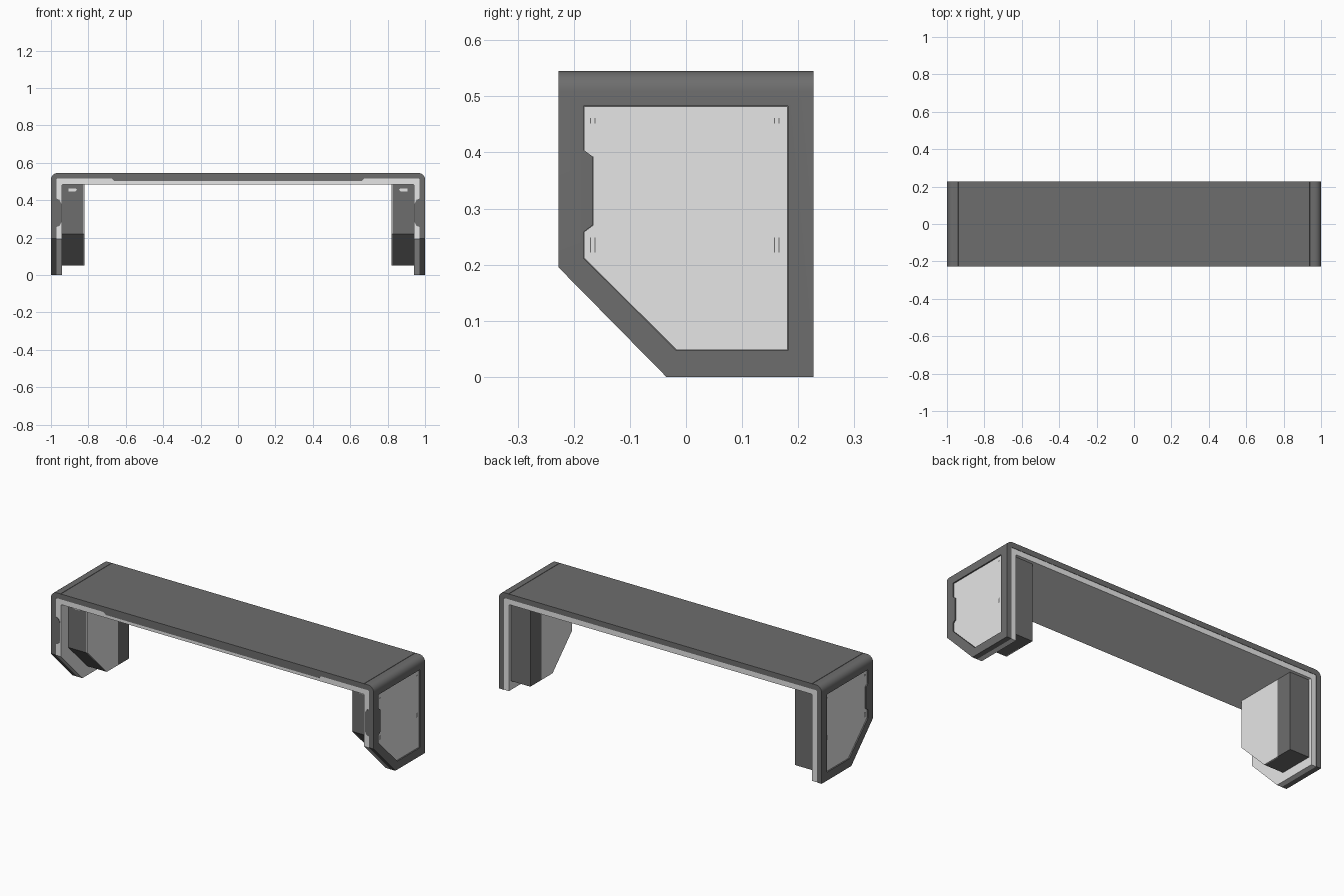
import bpy, bmesh, math
from mathutils import Vector

if "Cube" in bpy.data.objects:
    bpy.data.objects.remove(bpy.data.objects["Cube"])


def material(name, v):
    m = bpy.data.materials.new(name)
    m.diffuse_color = (v, v, v, 1)
    m.use_nodes = True
    m.node_tree.nodes["Principled BSDF"].inputs["Base Color"].default_value = m.diffuse_color
    return m


DARK = material("dark grey", 0.155)
LIGHT = material("light grey", 0.79)
BLACK = material("charcoal", 0.03)
W, D, H = 1.0, 0.227, 0.545          # half width, half depth, height


def finish(bm, name, mat):
    bmesh.ops.recalc_face_normals(bm, faces=bm.faces)
    me = bpy.data.meshes.new(name)
    bm.to_mesh(me)
    bm.free()
    ob = bpy.data.objects.new(name, me)
    me.materials.append(mat)
    bpy.context.collection.objects.link(ob)
    return ob


def prism(name, pts, to3d, a, b, mat):
    """Extrude a 2D outline between depths a and b."""
    bm = bmesh.new()
    va = [bm.verts.new(to3d(p, a)) for p in pts]
    vb = [bm.verts.new(to3d(p, b)) for p in pts]
    bm.faces.new(va)
    bm.faces.new(vb[::-1])
    n = len(pts)
    for i in range(n):
        bm.faces.new((va[i], vb[i], vb[(i + 1) % n], va[(i + 1) % n]))
    return finish(bm, name, mat)


def along_x(p, t): return (t, p[0], p[1])      # outline in y,z
def along_y(p, t): return (p[0], t, p[1])      # outline in x,z


def rect(u0, u1, v0, v1):
    return [(u0, v0), (u1, v0), (u1, v1), (u0, v1)]


def u_path(off, seam):
    """Right half of the bridge path, mirrored to a full upside-down U."""
    r = max(0.035 - off, 0.006)
    x, z = W - off, H - off
    half = [(x, 0)]
    for i in range(7):
        a = math.pi / 2 * i / 6
        half.append((x - r + r * math.cos(a), z - r + r * math.sin(a)))
    half += [(0.942, z), (0.941, z - seam), (0.940, z - seam), (0.939, z)] if off < 0.02 else \
            [(x - r - 0.002 * k, z) for k in range(1, 5)]
    return half + [(-px, pz) for px, pz in reversed(half)]


def bridge(name, o, i, depth, mat, seam=0.0):
    """U-shaped layer between offsets o and i, with sloped lower front corners."""
    bm = bmesh.new()
    rows = [[bm.verts.new((x, y, z)) for x, z in path]
            for path, y in ((u_path(o, seam), -depth), (u_path(o, seam), depth),
                            (u_path(i, 0), depth), (u_path(i, 0), -depth))]
    n = len(rows[0])
    for k in range(4):
        a, b = rows[k], rows[(k + 1) % 4]
        for j in range(n - 1):
            bm.faces.new((a[j], a[j + 1], b[j + 1], b[j]))
    for j in (0, n - 1):
        bm.faces.new([r[j] for r in rows])
    bmesh.ops.bisect_plane(bm, geom=bm.verts[:] + bm.edges[:] + bm.faces[:],
                           plane_co=Vector((0, -0.227, 0.195)),
                           plane_no=Vector((0, -0.195, -0.192)).normalized(), clear_outer=True)
    bmesh.ops.holes_fill(bm, edges=[e for e in bm.edges if e.is_boundary], sides=0)
    return finish(bm, name, mat)


# Layered bridge: dark outer shell over a light inner shell
shell = bridge("outer_shell", 0.0, 0.03, D, DARK, 0.003)
bridge("inner_shell", 0.03, 0.060, D - 0.002, LIGHT)

# Side panel outline (y, z), with the front notch
panel = [(-0.183, 0.483), (0.182, 0.483), (0.182, 0.047), (-0.017, 0.047), (-0.183, 0.212),
         (-0.183, 0.258), (-0.167, 0.270), (-0.167, 0.393), (-0.183, 0.405)]
# Inner block outline (y, z), sloped lower front; back end of the block is set by y
def block(y): return [(-0.16, 0.486), (y, 0.486), (y, 0.05), (0.01, 0.05), (-0.16, 0.22)]

for s, side in ((-1, "left"), (1, "right")):
    # recess in the shell, then the light panel inside it
    cutter = prism("panel_cutter", panel, along_x, s * 0.988, s * 1.05, DARK)
    cutter.hide_render = True
    mod = shell.modifiers.new("recess", 'BOOLEAN')
    mod.operation, mod.solver, mod.object = 'DIFFERENCE', 'EXACT', cutter
    bpy.context.view_layer.objects.active = shell
    bpy.ops.object.modifier_apply(modifier=mod.name)
    bpy.data.objects.remove(cutter)
    prism(side + "_side_panel", [(y * 0.994, 0.265 + (z - 0.265) * 0.994) for y, z in panel],
          along_x, s * 0.98, s * 0.994, LIGHT)

    # small slots on the panel
    for y in (-0.170, -0.162, 0.158, 0.166):
        prism(side + "_slot", rect(y - 0.001, y + 0.001, 0.222, 0.248),
              along_x, s * 0.99, s * 0.9945, DARK)
        prism(side + "_small_slot", rect(y - 0.001, y + 0.001, 0.452, 0.461),
              along_x, s * 0.99, s * 0.9945, DARK)

    # inner block: dark body, light inward face on the front part, dark rear part
    prism(side + "_inner_block", block(0.207), along_x, s * 0.942, s * 0.826, DARK)
    prism(side + "_inner_block_face", block(0.11), along_x, s * 0.826, s * 0.820, LIGHT)
    prism(side + "_block_rear_face", rect(0.11, 0.207, 0.05, 0.486),
          along_x, s * 0.826, s * 0.820, DARK)
    prism(side + "_block_mark",
          [(s * 0.905, 0.447), (s * 0.870, 0.447), (s * 0.860, 0.455), (s * 0.870, 0.463), (s * 0.905, 0.463)],
          along_y, -0.163, -0.155, LIGHT)

    # dark clip on the front edge of the leg
    prism(side + "_front_clip",
          [(s * 0.975, 0.255), (s * 0.955, 0.262), (s * 0.945, 0.28), (s * 0.945, 0.383),
           (s * 0.955, 0.402), (s * 0.975, 0.410)], along_y, -D, -0.19, DARK)

# Dark front strip under the top, tapered at its ends
prism("front_strip", [(-0.68, 0.52), (-0.66, 0.502), (0.66, 0.502), (0.68, 0.52)],
      along_y, -D, -0.19, DARK)

# Smooth the rounded top corners only
bpy.ops.object.select_all(action='DESELECT')
shell.select_set(True)
bpy.context.view_layer.objects.active = shell
bpy.ops.object.shade_smooth_by_angle(angle=math.radians(30))
bpy.data.materials.remove(BLACK)
